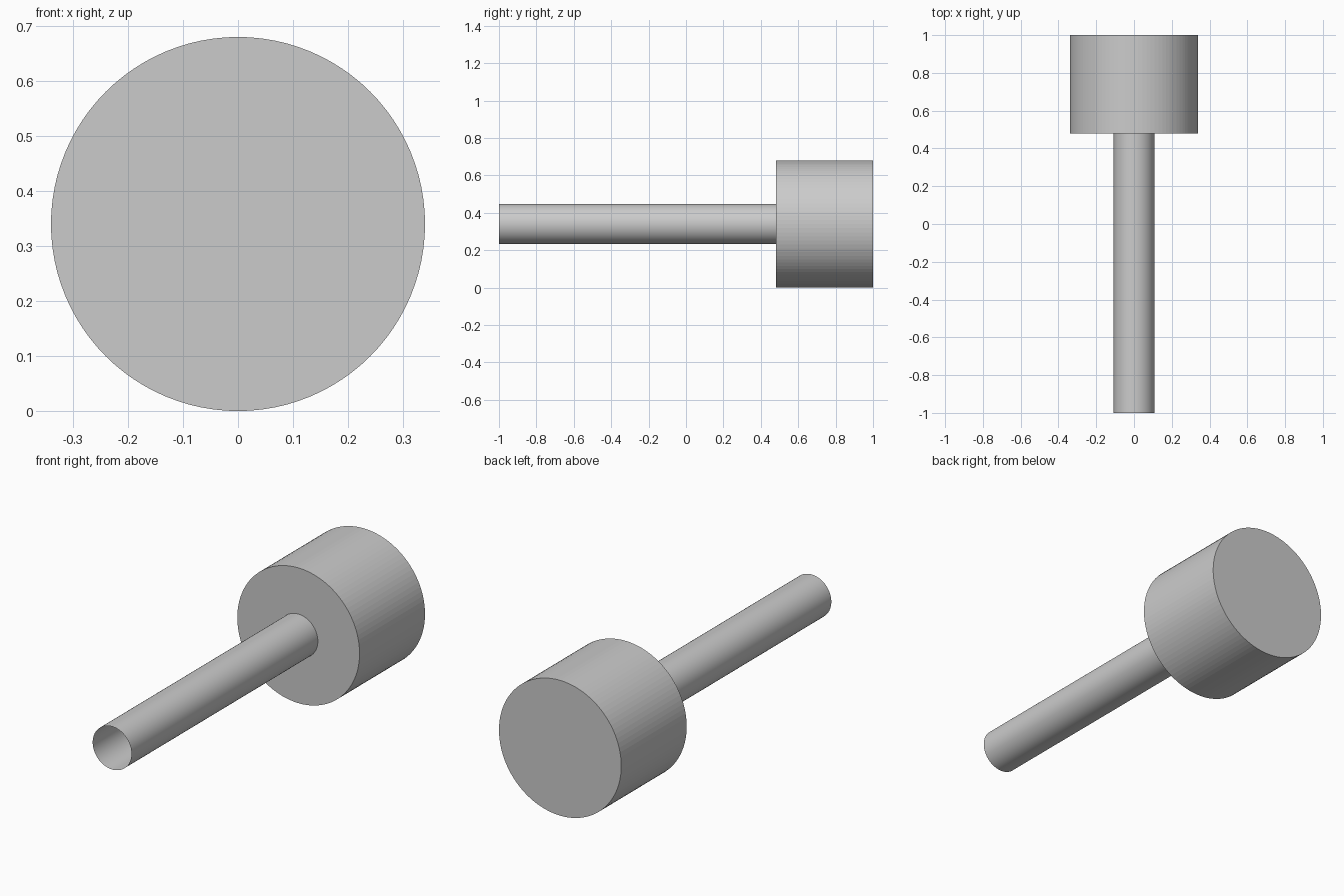
import bpy
from math import pi

if "Cube" in bpy.data.objects:
    bpy.data.objects.remove(bpy.data.objects["Cube"])

RADIUS = 0.34  # head radius, also the height of the axis


def cylinder_y(name, radius, y0, y1, sides, caps):
    """Cylinder lying along y between y0 and y1."""
    bpy.ops.mesh.primitive_cylinder_add(
        vertices=sides, radius=radius, depth=y1 - y0, end_fill_type=caps,
        location=(0, (y0 + y1) / 2, RADIUS), rotation=(pi / 2, 0, 0))
    obj = bpy.context.object
    obj.name = name
    bpy.ops.object.transform_apply(location=False, rotation=True, scale=False)
    return obj


# Solid head at the back, with fine flat facets
cylinder_y("head", RADIUS, 0.48, 1.0, 96, 'NGON')

# Hollow shaft, open at the front end
cylinder_y("shaft", 0.108, -1.0, 0.48, 64, 'NOTHING')
bpy.ops.object.shade_smooth_by_angle()
